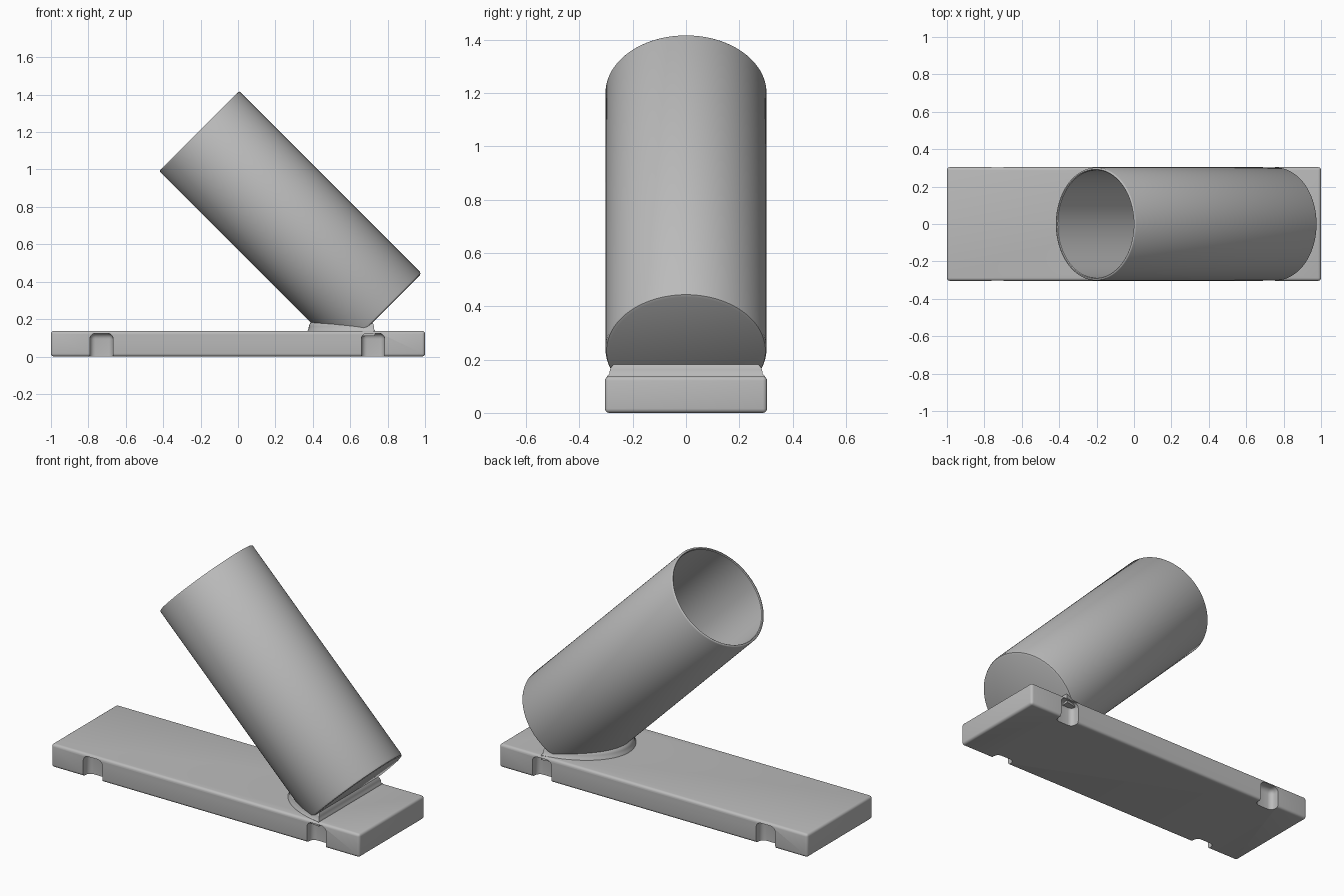
import bpy, bmesh, math

if "Cube" in bpy.data.objects:
    bpy.data.objects.remove(bpy.data.objects["Cube"])

grey = bpy.data.materials.new("matte grey")
grey.diffuse_color = (0.5, 0.5, 0.5, 1)
grey.use_nodes = True
grey.node_tree.nodes["Principled BSDF"].inputs["Base Color"].default_value = grey.diffuse_color

R, L = 0.302, 1.379            # tube radius and length
WALL, FLOOR = 0.014, 0.03
TILT = math.radians(-45)
FOOT = (0.768, 0, 0.23)        # centre of the tube's closed end
HALF_Y, TOP = 0.304, 0.137     # base half width and height


def make(name, bm):
    bmesh.ops.recalc_face_normals(bm, faces=bm.faces)
    mesh = bpy.data.meshes.new(name)
    bm.to_mesh(mesh)
    bm.free()
    mesh.materials.append(grey)
    ob = bpy.data.objects.new(name, mesh)
    bpy.context.collection.objects.link(ob)
    return ob


def box(name, x, y, z, bevel, segments=4):
    bm = bmesh.new()
    bmesh.ops.create_cube(bm, size=1)
    for v in bm.verts:
        v.co = [r[0] + (c + 0.5) * (r[1] - r[0]) for c, r in zip(v.co, (x, y, z))]
    bmesh.ops.bevel(bm, geom=bm.edges[:], offset=bevel, segments=segments,
                    profile=0.5, affect='EDGES')
    return make(name, bm)


def loft(name, rings):
    """Skin a list of closed rings and cap both ends."""
    bm = bmesh.new()
    loops = [[bm.verts.new(p) for p in ring] for ring in rings]
    n = len(loops[0])
    for a, b in zip(loops, loops[1:]):
        for i in range(n):
            j = (i + 1) % n
            bm.faces.new((a[i], a[j], b[j], b[i]))
    bm.faces.new(loops[0])
    bm.faces.new(loops[-1])
    return make(name, bm)


def turned(name, profile, n=96):
    """Round solid from (radius, height) points, leaned over on the base."""
    ob = loft(name, [[(r * math.cos(2 * math.pi * i / n),
                       r * math.sin(2 * math.pi * i / n), h) for i in range(n)]
                     for r, h in profile])
    ob.location = FOOT
    ob.rotation_euler = (0, TILT, 0)
    return ob


def select(ob):
    bpy.ops.object.select_all(action='DESELECT')
    ob.select_set(True)
    bpy.context.view_layer.objects.active = ob


def cut(ob, cutter):
    cutter.hide_render = True
    mod = ob.modifiers.new("cut", 'BOOLEAN')
    mod.operation, mod.solver, mod.object = 'DIFFERENCE', 'EXACT', cutter
    select(ob)
    bpy.ops.object.modifier_apply(modifier=mod.name)


# Hollow tube with a softened closed end and a thin rim
ri = R - WALL
tube = turned("tube", [
    (R - 0.014, 0), (R - 0.004, 0.004), (R, 0.014),
    (R, L - 0.006), (R - 0.002, L - 0.002), (R - 0.006, L),
    (ri + 0.004, L), (ri, L - 0.004), (ri, FLOOR)])

# Flat base slab
base = box("base", (-1, 1), (-HALF_Y, HALF_Y), (0, TOP), 0.016)

# Weld collar: a cut-off ellipse with a rounded top edge
arc = math.acos(-0.09 / 0.445)
outline = [(0.82 + 0.445 * math.cos(t), 0.297 * math.sin(t))
           for t in (arc + (2 * math.pi - 2 * arc) * i / 48 for i in range(49))]
collar = loft("collar", [
    [(0.57 + (x - 0.57) * s, y * s, z) for x, y in outline]
    for s, z in ((1.02, 0.11), (1.02, 0.137), (0.99, 0.145), (0.98, 0.162),
                 (0.96, 0.174), (0.92, 0.184))])

# The tube's cavity stays clear through collar and base
cavity = turned("cavity_cutter", [(ri + 0.001, FLOOR - 0.002), (ri + 0.001, L)])
bpy.context.view_layer.update()
cut(base, cavity)
cut(collar, cavity)

# Rounded notches along both long sides of the base
for x in (-0.73, 0.722):
    for side in (-1, 1):
        ys = sorted((side * (HALF_Y - 0.055), side * (HALF_Y + 0.1)))
        notch = box("notch_cutter", (x - 0.062, x + 0.062), ys, (-0.1, 0.124), 0.03, 5)
        cut(base, notch)
        bpy.data.objects.remove(notch)
bpy.data.objects.remove(cavity)

for ob in (tube, base, collar):
    select(ob)
    bpy.ops.object.shade_smooth_by_angle(angle=math.radians(40))
